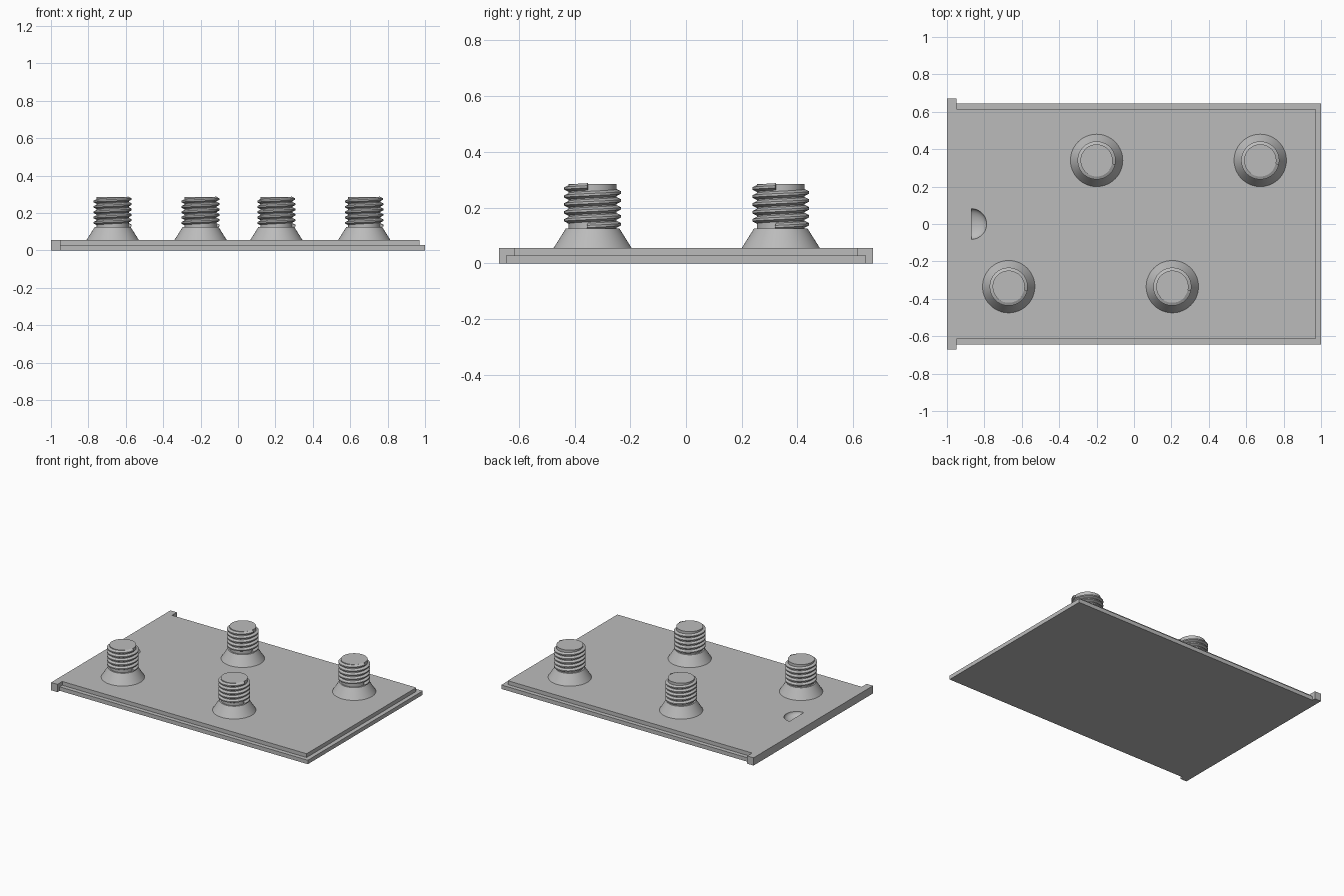
import bpy, bmesh, math

cube = bpy.data.objects.get("Cube")
if cube:
    bpy.data.objects.remove(cube, do_unlink=True)

grey = bpy.data.materials.new("plain grey")
grey.use_nodes = True
grey.diffuse_color = (0.5, 0.5, 0.5, 1)
grey.node_tree.nodes["Principled BSDF"].inputs["Base Color"].default_value = (0.5, 0.5, 0.5, 1)


def make_object(name, bm, smooth=False):
    bmesh.ops.recalc_face_normals(bm, faces=bm.faces)
    mesh = bpy.data.meshes.new(name)
    bm.to_mesh(mesh)
    bm.free()
    mesh.materials.append(grey)
    ob = bpy.data.objects.new(name, mesh)
    bpy.context.collection.objects.link(ob)
    if smooth:
        bpy.ops.object.select_all(action='DESELECT')
        ob.select_set(True)
        bpy.context.view_layer.objects.active = ob
        bpy.ops.object.shade_smooth_by_angle(angle=math.radians(30))
    return ob


def extrude_outline(bm, points, z0, z1):
    face = bm.faces.new([bm.verts.new((x, y, z0)) for x, y in points])
    up = bmesh.ops.extrude_face_region(bm, geom=[face])
    bmesh.ops.translate(bm, vec=(0, 0, z1 - z0),
                        verts=[v for v in up["geom"] if isinstance(v, bmesh.types.BMVert)])


def tee_outline(right, half):
    # plate outline with two ears at the left end
    side = [(right, half), (-0.95, half), (-0.95, 0.67), (-1, 0.67)]
    return side + [(x, -y) for x, y in reversed(side)]


# Stepped plate: wide lower layer, narrower upper layer
STEP, TOP = 0.028, 0.055
bm = bmesh.new()
extrude_outline(bm, tee_outline(1.0, 0.645), 0, STEP)
lower = make_object("lower_plate", bm)
bm = bmesh.new()
extrude_outline(bm, tee_outline(0.97, 0.615), STEP, TOP)
upper = make_object("upper_plate", bm)

# Thumb notch: half of a flattened ball cut into the plate
bm = bmesh.new()
bmesh.ops.create_uvsphere(bm, u_segments=48, v_segments=24, radius=0.082)
cut = bmesh.ops.bisect_plane(bm, geom=bm.verts[:] + bm.edges[:] + bm.faces[:],
                             plane_co=(0, 0, 0), plane_no=(-1, 0, 0), clear_outer=True)
rim = [e for e in cut["geom_cut"] if isinstance(e, bmesh.types.BMEdge)]
bmesh.ops.contextual_create(bm, geom=rim)
bmesh.ops.scale(bm, vec=(1, 1, 0.5), verts=bm.verts)
bmesh.ops.translate(bm, vec=(-0.87, 0, TOP), verts=bm.verts)
cutter = make_object("notch_cutter", bm, smooth=True)
cutter.hide_render = True
cutter.hide_set(True)
for plate in (lower, upper):
    mod = plate.modifiers.new("thumb_notch", 'BOOLEAN')
    mod.object = cutter
    mod.operation = 'DIFFERENCE'
    mod.solver = 'EXACT'
    # apply the cut so that the cutter can go
    deps = bpy.context.evaluated_depsgraph_get()
    carved = bpy.data.meshes.new_from_object(plate.evaluated_get(deps))
    plate.modifiers.clear()
    plate.data = carved
bpy.data.objects.remove(cutter, do_unlink=True)

# Stud body: flared foot and threaded core, turned from a profile
PROFILE = [(0, TOP), (0.14, TOP), (0.096, 0.125), (0.086, 0.125), (0.086, 0.285), (0, 0.285)]


def stud_body():
    bm = bmesh.new()
    verts = [bm.verts.new((r, 0, z)) for r, z in PROFILE]
    edges = [bm.edges.new(pair) for pair in zip(verts, verts[1:])]
    bmesh.ops.spin(bm, geom=verts + edges, cent=(0, 0, 0), axis=(0, 0, 1),
                   angle=math.tau, steps=64)
    bmesh.ops.remove_doubles(bm, verts=bm.verts, dist=0.0001)
    return make_object("stud", bm, smooth=True)


# Screw thread: a ridge section swept along a helix
SECTION = [(0.084, -0.013), (0.102, -0.004), (0.102, 0.004), (0.084, 0.013)]


def stud_thread(turns=5, pitch=0.0285, start=0.132, steps=48):
    bm = bmesh.new()
    rings = []
    for i in range(turns * steps + 1):
        a = math.tau * i / steps - 0.2
        z = start + pitch * i / steps
        rings.append([bm.verts.new((r * math.cos(a), r * math.sin(a), z + dz))
                      for r, dz in SECTION])
    for p, q in zip(rings, rings[1:]):
        for j in range(4):
            k = (j + 1) % 4
            bm.faces.new((p[j], p[k], q[k], q[j]))
    bm.faces.new(rings[0])
    bm.faces.new(rings[-1])
    return make_object("thread", bm, smooth=True)


# Four studs in a staggered pattern
parts = [stud_body(), stud_thread()]
SPOTS = [(-0.67, -0.335), (0.205, -0.335), (-0.2, 0.34), (0.675, 0.34)]
for n, (x, y) in enumerate(SPOTS):
    for part in parts:
        ob = part
        if n:
            ob = part.copy()
            bpy.context.collection.objects.link(ob)
        ob.location = (x, y, 0)
